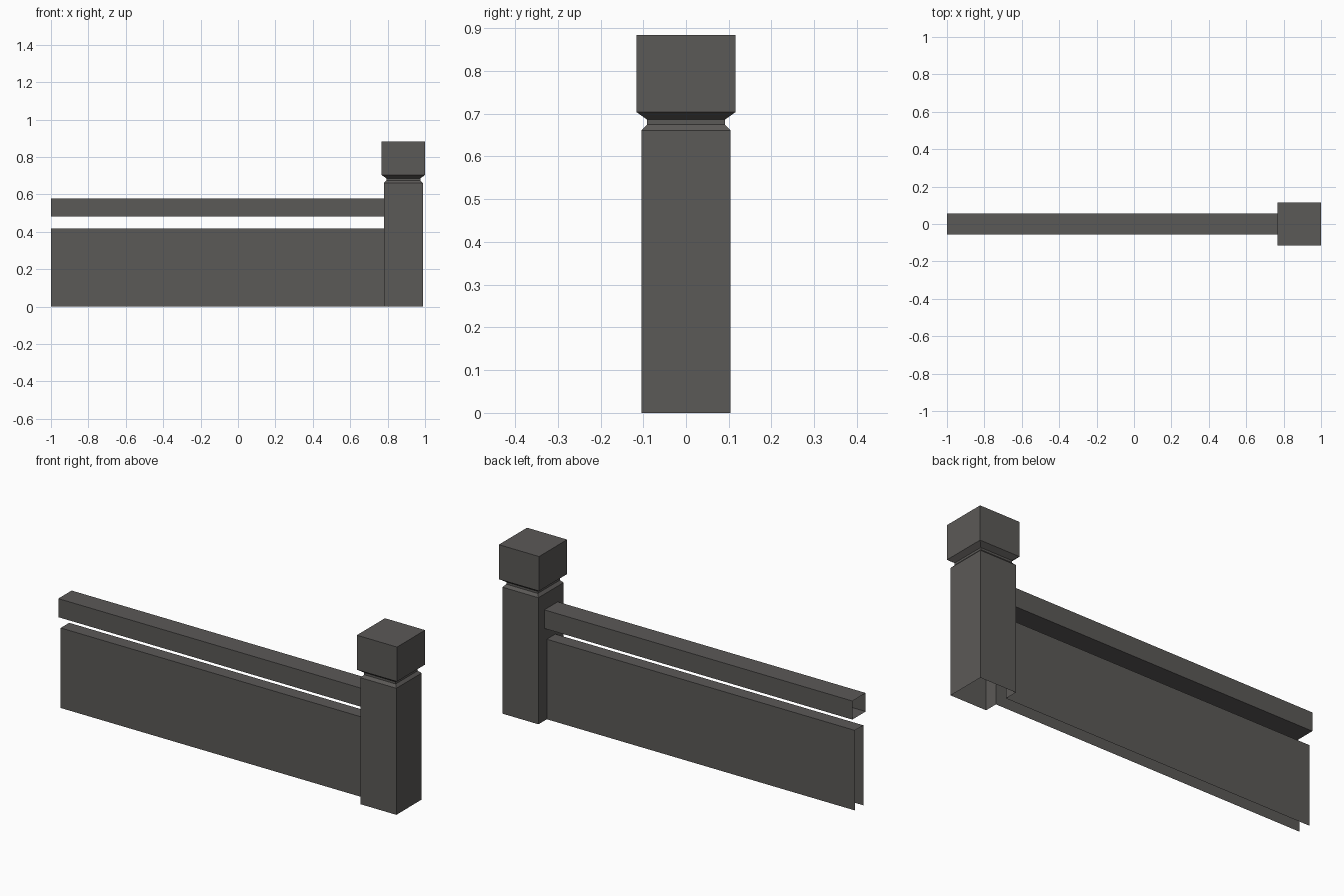
import bpy, bmesh

if "Cube" in bpy.data.objects:
    bpy.data.objects.remove(bpy.data.objects["Cube"])

mat = bpy.data.materials.new("dark warm grey")
mat.diffuse_color = (0.105, 0.100, 0.095, 1)
mat.use_nodes = True
mat.node_tree.nodes["Principled BSDF"].inputs["Base Color"].default_value = mat.diffuse_color

CX, HALF = 0.884, 0.104          # post centre and half width
X0, X1 = -1.0, CX - HALF         # span of the wall and rail
WALL = (0.035, 0.0, 0.418)       # half thickness, bottom, top
RAIL = (0.055, 0.482, 0.579)


def finish(bm, name):
    bmesh.ops.remove_doubles(bm, verts=bm.verts, dist=1e-5)
    bmesh.ops.recalc_face_normals(bm, faces=bm.faces)
    me = bpy.data.meshes.new(name)
    bm.to_mesh(me)
    bm.free()
    me.materials.append(mat)
    ob = bpy.data.objects.new(name, me)
    bpy.context.collection.objects.link(ob)


def face(bm, pts):
    bm.faces.new([bm.verts.new(p) for p in pts])


def sweep(name, profile, closed):
    """Hollow open-ended strip running along x from a (y, z) profile."""
    bm = bmesh.new()
    pairs = list(zip(profile, profile[1:]))
    if closed:
        pairs.append((profile[-1], profile[0]))
    for a, b in pairs:
        face(bm, [(X0, *a), (X0, *b), (X1, *b), (X1, *a)])
    # orient outwards: the profile runs front, top, back
    me_faces = list(bm.faces)
    bmesh.ops.remove_doubles(bm, verts=bm.verts, dist=1e-5)
    bmesh.ops.recalc_face_normals(bm, faces=bm.faces)
    for f in bm.faces:
        if f.normal.z > 0.9 and f.calc_center_median().z < profile[1][1] - 0.01:
            continue
    top = max(bm.faces, key=lambda f: f.calc_center_median().z)
    if top.normal.z < 0:
        bmesh.ops.reverse_faces(bm, faces=bm.faces)
    me = bpy.data.meshes.new(name)
    bm.to_mesh(me)
    bm.free()
    me.materials.append(mat)
    bpy.context.collection.objects.link(bpy.data.objects.new(name, me))


# low wall (open underneath) and top rail (tube)
h, b, t = WALL
sweep("low_wall", [(-h, b), (-h, t), (h, t), (h, b)], False)
h, b, t = RAIL
sweep("top_rail", [(-h, b), (-h, t), (h, t), (h, b)], True)


def ring(r, z):
    return [(CX + sx * r, sy * r, z) for sx, sy in ((-1, -1), (1, -1), (1, 1), (-1, 1))]


# post: shaft, chamfer, neck, flare and square cap
bm = bmesh.new()
levels = [(HALF, 0), (HALF, 0.661), (0.091, 0.675), (0.091, 0.686),
          (0.116, 0.704), (0.116, 0.884)]
for n, (lo, hi) in enumerate(zip(levels, levels[1:])):
    A, B = ring(*lo), ring(*hi)
    for i in range(4):
        if n == 0 and i == 3:
            continue             # inner side is built below with openings
        j = (i + 1) % 4
        face(bm, [A[i], A[j], B[j], B[i]])
face(bm, ring(*levels[-1]))

# inner side of the shaft, open where the wall and rail join
ys = [-HALF, -RAIL[0], -WALL[0], WALL[0], RAIL[0], HALF]
zs = [0, WALL[2], RAIL[1], RAIL[2], 0.661]
for y0, y1 in zip(ys, ys[1:]):
    for z0, z1 in zip(zs, zs[1:]):
        cy, cz = (y0 + y1) / 2, (z0 + z1) / 2
        if any(abs(cy) < w and lo < cz < hi for w, lo, hi in (WALL, RAIL)):
            continue
        face(bm, [(X1, y1, z0), (X1, y0, z0), (X1, y0, z1), (X1, y1, z1)])
finish(bm, "end_post")
